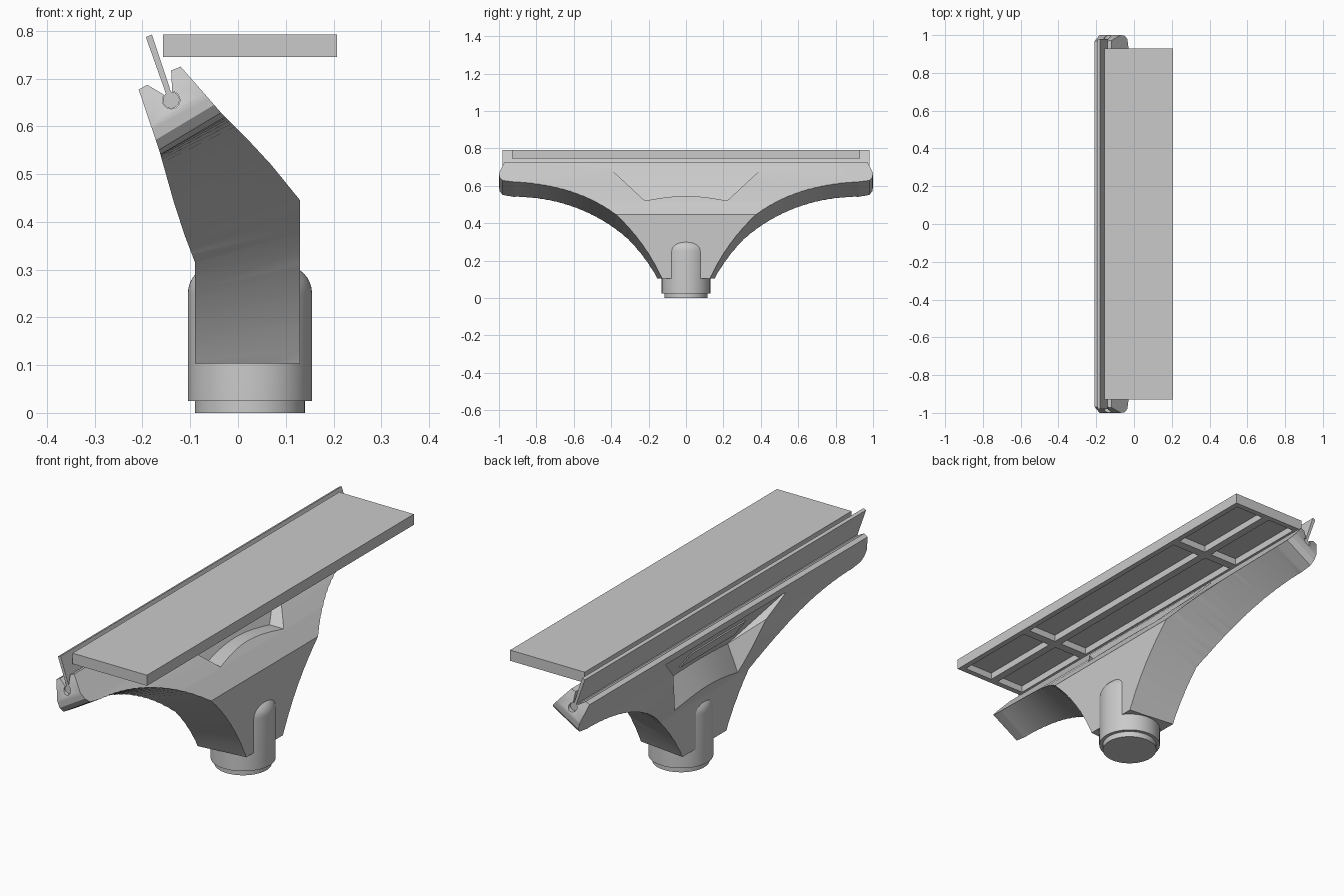
import bpy, bmesh
from math import cos, sin, pi, sqrt
from mathutils import Vector

if "Cube" in bpy.data.objects:
    bpy.data.objects.remove(bpy.data.objects["Cube"], do_unlink=True)

grey = bpy.data.materials.new("mid_grey")
grey.use_nodes = True
grey.diffuse_color = (0.59, 0.59, 0.59, 1)
grey.node_tree.nodes["Principled BSDF"].inputs["Base Color"].default_value = (0.59, 0.59, 0.59, 1)


def finish(name, bm):
    bmesh.ops.recalc_face_normals(bm, faces=bm.faces)
    mesh = bpy.data.meshes.new(name)
    bm.to_mesh(mesh)
    bm.free()
    mesh.materials.append(grey)
    obj = bpy.data.objects.new(name, mesh)
    bpy.context.collection.objects.link(obj)
    return obj


def loft(name, ring_a, ring_b):
    """Closed solid between two outlines with equal point counts."""
    bm = bmesh.new()
    a = [bm.verts.new(p) for p in ring_a]
    b = [bm.verts.new(p) for p in ring_b]
    bm.faces.new(a)
    bm.faces.new(b[::-1])
    for i in range(len(a)):
        j = (i + 1) % len(a)
        bm.faces.new((a[i], b[i], b[j], a[j]))
    bmesh.ops.triangulate(bm, faces=bm.faces)
    return finish(name, bm)


def prism(name, profile, half):
    return loft(name, [(x, -half, z) for x, z in profile], [(x, half, z) for x, z in profile])


def box(name, x, y, z):
    return loft(name, *[[(x[0], y[0], h), (x[1], y[0], h), (x[1], y[1], h), (x[0], y[1], h)] for h in z])


def boolean(obj, cutter, operation="DIFFERENCE"):
    mod = obj.modifiers.new("cut", "BOOLEAN")
    mod.object, mod.operation, mod.solver = cutter, operation, "EXACT"
    bpy.context.view_layer.objects.active = obj
    bpy.ops.object.modifier_apply(modifier=mod.name)
    bpy.data.objects.remove(cutter, do_unlink=True)


def smooth(obj, angle=0.5):
    bpy.ops.object.select_all(action="DESELECT")
    obj.select_set(True)
    bpy.context.view_layer.objects.active = obj
    bpy.ops.object.shade_smooth_by_angle(angle=angle)


def arc(cx, cz, r, start, end, n):
    return [(cx + r * cos(start + (end - start) * i / n), cz + r * sin(start + (end - start) * i / n))
            for i in range(n + 1)]


# Body side profile with the blade slot at its top
hole = (-0.14, 0.655)
profile = [(-0.09, 0.103), (0.13, 0.103), (0.13, 0.445), (0.07, 0.519), (0.02, 0.573),
           (-0.035, 0.628), (-0.12, 0.725), (-0.14, 0.717)]
profile += arc(*hole, 0.0185, 1.45, 2.5 - 2 * pi, 14)
profile += [(-0.19, 0.687), (-0.208, 0.677), (-0.165, 0.55), (-0.134, 0.44), (-0.111, 0.37), (-0.09, 0.315)]
body = prism("body", profile, 1.1)

# Arched wing outline: y, z, and how much the underside rises toward +x
R = 0.889
half = [(0.93, 0.85, 0.6), (0.97, 0.71, 0.6), (1.0, 0.62, 0.6), (0.997, 0.585, 0.6), (0.98, 0.56, 0.6)]
for i in range(25):
    y = 0.93 - 0.83 * i / 24
    half.append((y, 0.55 - R + sqrt(R * R - (0.93 - y) ** 2), 0.15 + 0.48 * y))
outline = half + [(-y, z, s) for y, z, s in reversed(half)]
wings = loft("wing_shape", *[[(x, y, z + s * (x + 0.15)) for y, z, s in outline] for x in (-0.3, 0.25)])
boolean(body, wings, "INTERSECT")


def pocket_outline(low, rise, top):
    pts = [(-0.22 + 0.44 * i / 12, low + rise * sin(pi * i / 12)) for i in range(13)]
    return pts + [(0.42, top), (-0.42, top)]


# Pocket in the sloping +x face
pts = pocket_outline(0.52, 0.025, 0.705)
boolean(body, loft("front_pocket", [(-0.1 * (z - 0.52) / 0.185, y, z) for y, z in pts],
                   [(0.3, y, z) for y, z in pts]))

# Pocket in the -x face, with a floor leaning inward toward the bottom
floor_low, floor_top = Vector((-0.05, 0, 0.45)), Vector((-0.19, 0, 0.64))
mouth_low, mouth_top = Vector((-0.15, 0, 0.21)), Vector((-0.27, 0, 0.64))
inner, outer = [], []
for y, t in pocket_outline(0, 0.1, 1):
    side = Vector((0, y, 0))
    inner.append(floor_low.lerp(floor_top, t) + side)
    outer.append(mouth_low.lerp(mouth_top, t) + side)
boolean(body, loft("back_pocket", inner, outer))
smooth(body)

# Thin plate on the pocket floor
normal = Vector((-0.805, 0, -0.593))
corners = [floor_low.lerp(floor_top, t) + Vector((0, y, 0))
           for y, t in ((-0.19, 0.35), (0.19, 0.35), (0.19, 0.75), (-0.19, 0.75))]
loft("pocket_plate", [c - normal * 0.002 for c in corners], [c + normal * 0.005 for c in corners])

# Round neck with a stepped foot and a rounded top, passing through the body
bm = bmesh.new()
neck = [(0, 0), (0.115, 0), (0.115, 0.025), (0.13, 0.025)]
neck += arc(0.07, 0.25, 0.06, 0, pi / 2, 8) + [(0, 0.31)]
verts = [bm.verts.new((r, 0, z)) for r, z in neck]
edges = [bm.edges.new(pair) for pair in zip(verts, verts[1:])]
bmesh.ops.spin(bm, geom=verts + edges, cent=(0, 0, 0), axis=(0, 0, 1), angle=2 * pi, steps=64)
bmesh.ops.remove_doubles(bm, verts=bm.verts, dist=0.0001)
bmesh.ops.translate(bm, verts=bm.verts, vec=(0.025, 0, 0))
smooth(finish("neck", bm))

# Wiper blade: round bead with a thin leaning strip
bead = arc(*hole, 0.0175, 1.6, 2.25 - 2 * pi, 20)
blade = prism("wiper_blade", bead + [(-0.193, 0.787), (-0.18, 0.792)], 0.98)
smooth(blade)

# Floating cover panel with six recesses underneath
panel = box("cover_panel", (-0.157, 0.207), (-0.93, 0.93), (0.745, 0.792))
for xs in ((-0.132, 0.005), (0.04, 0.182)):
    for ys in ((-0.905, -0.52), (-0.48, 0.48), (0.52, 0.905)):
        boolean(panel, box("recess", xs, ys, (0.7, 0.775)))
